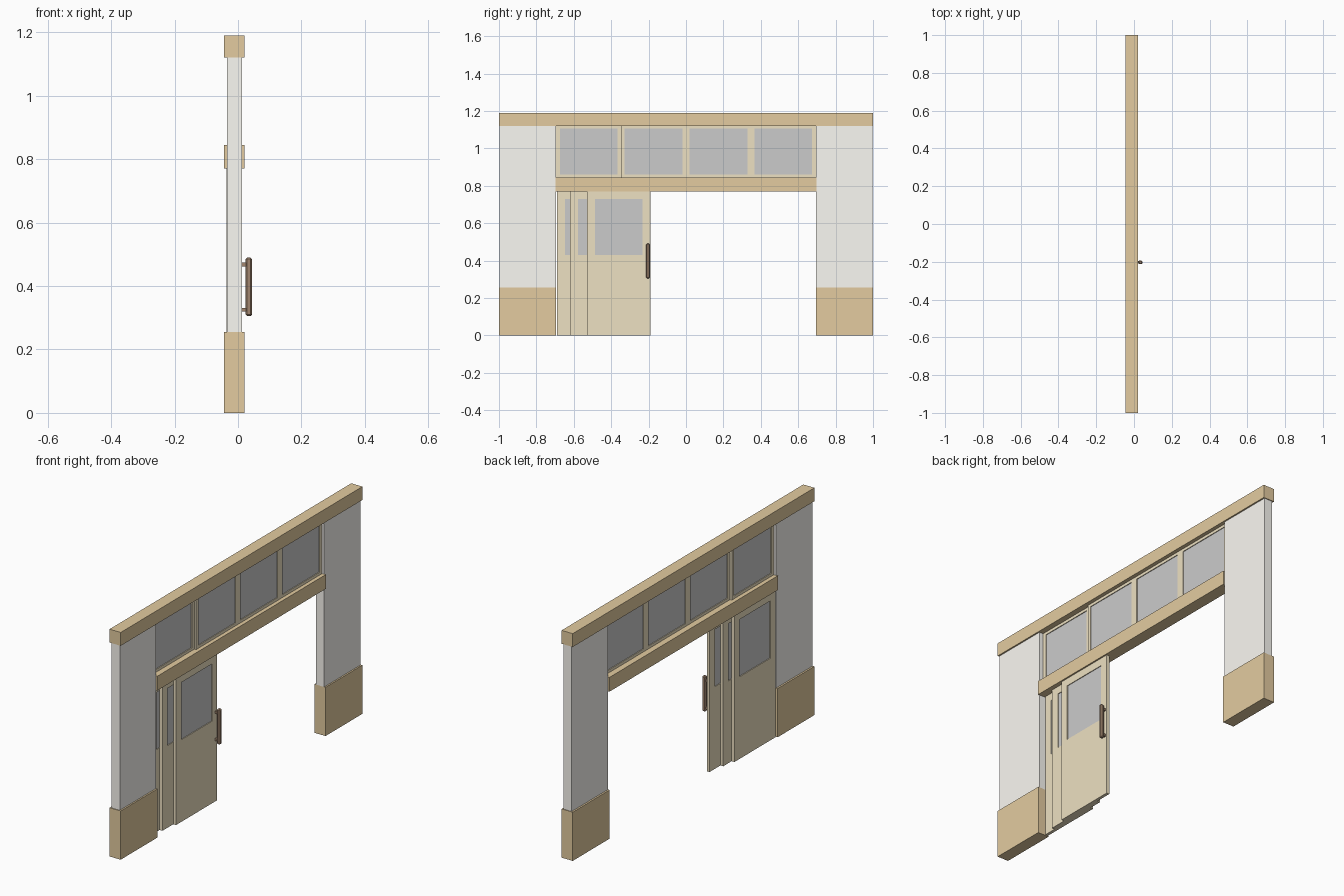
import bpy, bmesh
from mathutils import Matrix, Vector

if "Cube" in bpy.data.objects:
    bpy.data.objects.remove(bpy.data.objects["Cube"])


def material(name, rgb):
    m = bpy.data.materials.new(name)
    m.diffuse_color = (*rgb, 1)
    m.use_nodes = True
    m.node_tree.nodes["Principled BSDF"].inputs["Base Color"].default_value = m.diffuse_color
    return m


WOOD = material("wood", (0.77, 0.60, 0.35))
PALE = material("pale_wood", (0.85, 0.75, 0.54))
PLASTER = material("plaster", (0.97, 0.95, 0.90))
DARK = material("dark_wood", (0.36, 0.24, 0.16))


def boxes(name, spans, mat=None, bevel=0):
    """One object from boxes given as (x0, x1, y0, y1, z0, z1)."""
    bm = bmesh.new()
    for x0, x1, y0, y1, z0, z1 in spans:
        mid = Vector((x0 + x1, y0 + y1, z0 + z1)) / 2
        size = Matrix.Diagonal((x1 - x0, y1 - y0, z1 - z0, 1))
        bmesh.ops.create_cube(bm, size=1, matrix=Matrix.Translation(mid) @ size)
    me = bpy.data.meshes.new(name)
    bm.to_mesh(me)
    bm.free()
    if mat:
        me.materials.append(mat)
    ob = bpy.data.objects.new(name, me)
    bpy.context.collection.objects.link(ob)
    if bevel:
        mod = ob.modifiers.new("bevel", 'BEVEL')
        mod.width = bevel
        mod.segments = 1
    return ob


def glazed_panel(name, x0, x1, y0, y1, z0, z1, side, bottom, top):
    """Framed panel with a recessed pane of glass."""
    ya, yb, za, zb = y0 + side, y1 - side, z0 + bottom, z1 - top
    boxes(name + "_frame", [
        (x0, x1, y0, ya, z0, z1), (x0, x1, yb, y1, z0, z1),
        (x0, x1, ya, yb, z0, za), (x0, x1, ya, yb, zb, z1)], PALE)
    boxes(name + "_glass", [(x0 + 0.004, x1 - 0.004, ya, yb, za, zb)])


# Beams
XB, XF = -0.044, 0.0205
boxes("top_beam", [(XB, XF, -1, 1, 1.12, 1.19)], WOOD)
boxes("lintel", [(XB, XF, -0.697, 0.697, 0.77, 0.845)], WOOD)

# Side walls with wooden base
for side, a, b in (("left", -1, -0.695), ("right", 0.695, 1)):
    inset = 0.004
    wa, wb = (a + inset, b) if a < 0 else (a, b - inset)
    boxes(side + "_wall", [(-0.035, 0.0125, wa, wb, 0.255, 1.12)], PLASTER)
    boxes(side + "_wall_base", [(XB, XF, a, b, 0, 0.255)], WOOD)

# Transom windows, the first on a track further back
for i in range(4):
    y = -0.695 + i * 0.3475
    x = -0.022 if i == 0 else -0.012
    glazed_panel(f"transom_{i + 1}", x, x + 0.012, y, y + 0.3475,
                 0.845, 1.12, 0.02, 0.015, 0.015)

# Three stacked sliding doors
for i, y in enumerate((-0.69, -0.62, -0.53)):
    x = -0.0355 + i * 0.016
    glazed_panel(f"sliding_door_{i + 1}", x, x + 0.016, y, y + 0.34,
                 0, 0.77, 0.043, 0.43, 0.04)

# Pull handle
boxes("handle_grip", [(0.024, 0.044, -0.213, -0.193, 0.305, 0.49)], DARK, 0.005)
boxes("handle_mounts", [(0.0125, 0.027, -0.209, -0.197, z - 0.006, z + 0.006)
                        for z in (0.325, 0.468)], DARK)
